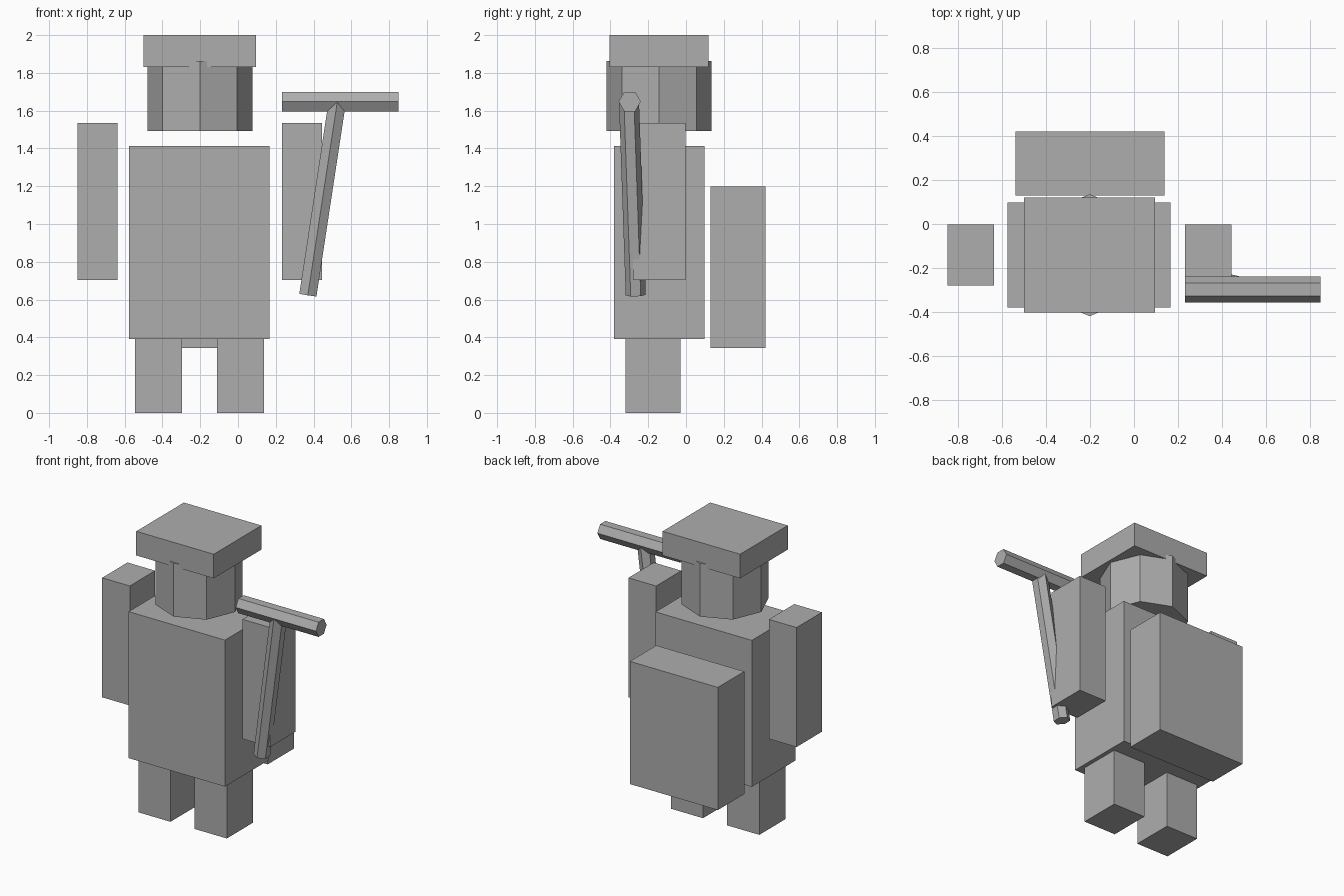
import bpy
import math
from mathutils import Vector, Matrix

if "Cube" in bpy.data.objects:
    bpy.data.objects.remove(bpy.data.objects["Cube"])

stone = bpy.data.materials.new("plain_grey")
stone.diffuse_color = (0.42, 0.42, 0.42, 1.0)
stone.use_nodes = True
stone.node_tree.nodes["Principled BSDF"].inputs["Base Color"].default_value = stone.diffuse_color


def finish(name):
    ob = bpy.context.object
    ob.name = name
    ob.data.materials.append(stone)
    return ob


def box(name, x, y, z):
    """Axis-aligned block given as (min, max) ranges."""
    ranges = (x, y, z)
    bpy.ops.mesh.primitive_cube_add(size=1, location=[(a + b) / 2 for a, b in ranges])
    ob = finish(name)
    ob.data.transform(Matrix.Diagonal([b - a for a, b in ranges] + [1]))
    return ob


def rod(name, start, end, radius, sides):
    """Flat-sided prism between two points, with one corner facing the front."""
    start, end = Vector(start), Vector(end)
    axis = (end - start).normalized()
    front = Vector((0, -1, 0))
    if abs(axis.y) < 0.99:
        front = (front - axis * front.dot(axis)).normalized()
    side = axis.cross(front)
    bpy.ops.mesh.primitive_cylinder_add(vertices=sides, radius=radius,
                                        depth=(end - start).length)
    ob = finish(name)
    # the primitive has a corner on its local y axis
    basis = Matrix((-side, front, axis)).transposed()
    if basis.determinant() < 0:
        basis = Matrix((side, front, axis)).transposed()
    ob.matrix_world = Matrix.Translation((start + end) / 2) @ basis.to_4x4()
    return ob


# torso and pack
box("torso", (-0.576, 0.166), (-0.381, 0.099), (0.392, 1.412))
box("backpack", (-0.54, 0.138), (0.13, 0.421), (0.344, 1.198))

# legs
for side, x0 in (("left", -0.544), ("right", -0.11)):
    box(side + "_leg", (x0, x0 + 0.248), (-0.32, -0.03), (0.0, 0.40))

# arms
for side, x0 in (("left", -0.85), ("right", 0.232)):
    box(side + "_arm", (x0, x0 + 0.213), (-0.281, -0.002), (0.704, 1.536))

# head and flat hat
rod("head", (-0.202, -0.142, 1.492), (-0.202, -0.142, 1.862), 0.278, 8)
box("hat", (-0.501, 0.096), (-0.404, 0.12), (1.832, 2.0))

# hammer held beside the right arm
rod("hammer_head", (0.232, -0.298, 1.648), (0.85, -0.298, 1.648), 0.059, 6)
rod("hammer_handle", (0.37, -0.266, 0.624), (0.526, -0.302, 1.65), 0.053, 6)
